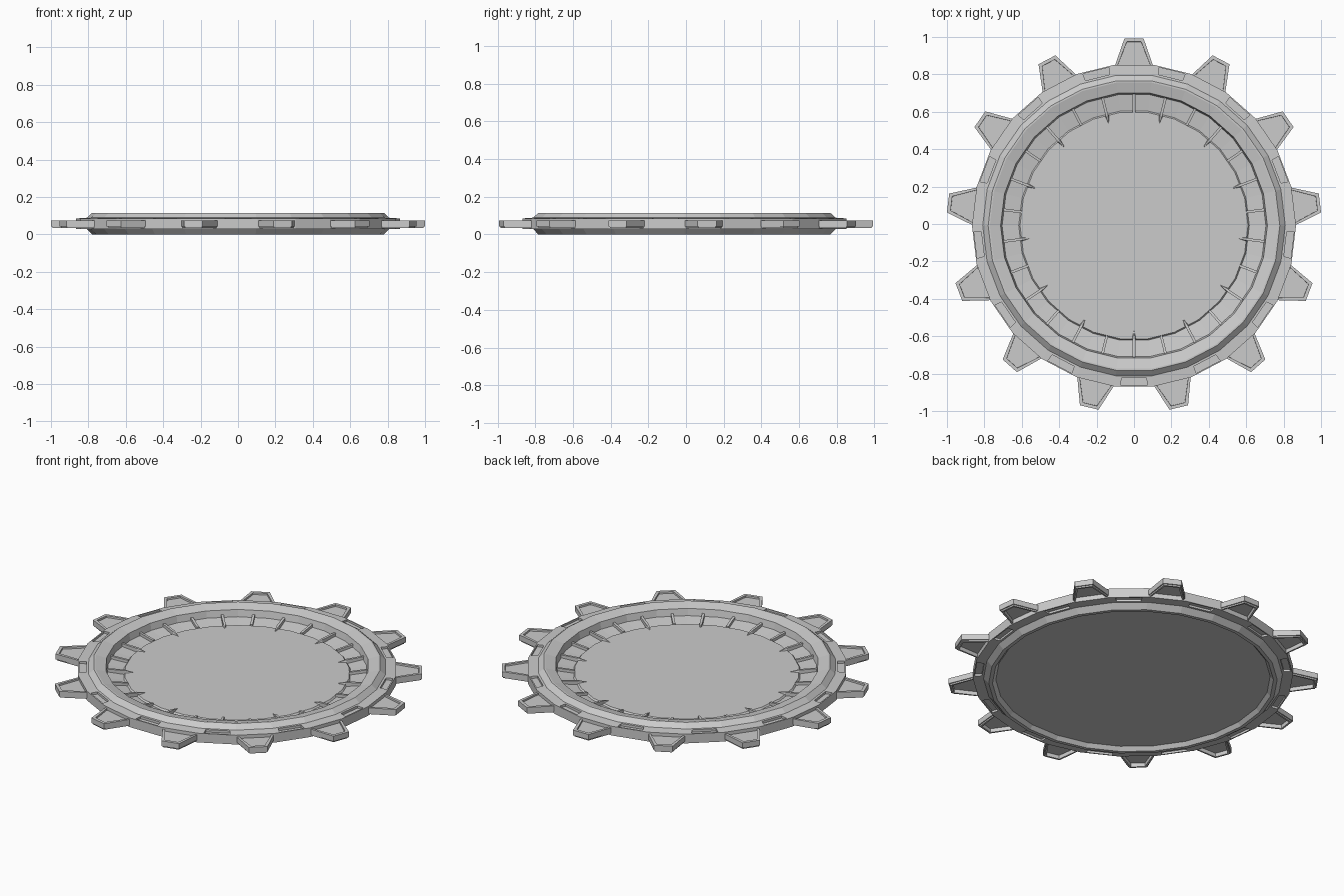
import bpy, bmesh, math
from mathutils import Matrix, Vector

if "Cube" in bpy.data.objects:
    bpy.data.objects.remove(bpy.data.objects["Cube"])

TEETH = 13
SIDES = 26
STEP = 2 * math.pi / SIDES
SHIFT_Y = -.0087   # centres the odd-toothed outline


def make_object(name, bm):
    bmesh.ops.recalc_face_normals(bm, faces=bm.faces)
    bmesh.ops.translate(bm, verts=bm.verts, vec=(0, SHIFT_Y, 0))
    mesh = bpy.data.meshes.new(name)
    bm.to_mesh(mesh)
    bm.free()
    ob = bpy.data.objects.new(name, mesh)
    bpy.context.collection.objects.link(ob)
    return ob


def spin(angle):
    # rotate a part drawn along +y around the axis
    return Matrix.Rotation(angle, 4, 'Z')


def lathe(name, profile):
    # profile of (flat-to-centre radius, z), capped by flat discs at both ends
    bm = bmesh.new()
    rings = []
    for r, z in profile:
        rr = r / math.cos(STEP / 2)
        angles = [math.pi / 2 + (i + .5) * STEP for i in range(SIDES)]
        rings.append([bm.verts.new((rr * math.cos(a), rr * math.sin(a), z)) for a in angles])
    for a, b in zip(rings, rings[1:]):
        for i in range(SIDES):
            j = (i + 1) % SIDES
            bm.faces.new((a[i], a[j], b[j], b[i]))
    bm.faces.new(rings[0])
    bm.faces.new(rings[-1])
    return make_object(name, bm)


def prism(bm, pts, lo, hi, place, matrix):
    # extrude a 2D outline between two offsets; place maps (u, v, w) to xyz
    a = [bm.verts.new(matrix @ place(u, v, lo)) for u, v in pts]
    b = [bm.verts.new(matrix @ place(u, v, hi)) for u, v in pts]
    n = len(pts)
    faces = [bm.faces.new(a[::-1]), bm.faces.new(b)]
    for i in range(n):
        j = (i + 1) % n
        faces.append(bm.faces.new((a[i], a[j], b[j], b[i])))
    return faces


flat = lambda u, v, w: Vector((u, v, w))
upright = lambda u, v, w: Vector((w, u, v))

# dished body: underside, rim, flange, ridge, gutter and raised disc
body = lathe("ring_body", [
    (.737, .022), (.755, 0), (.775, 0), (.803, .03), (.86, .03), (.86, .085),
    (.803, .089), (.774, .115), (.765, .115), (.708, .10), (.70, .06),
    (.612, .046), (.605, .055)])

# shallow pockets in the flange, above and below, between the teeth
bm = bmesh.new()
for k in range(TEETH):
    m = spin((2 * k + 1) * STEP)
    for lo, hi in ((.074, .12), (-.01, .042)):
        prism(bm, [(-.072, .853), (-.066, .815), (.066, .815), (.072, .853)], lo, hi, flat, m)
cutter = make_object("pocket_cutter", bm)
cutter.hide_render = True
cutter.hide_viewport = True
mod = body.modifiers.new("pockets", 'BOOLEAN')
mod.operation = 'DIFFERENCE'
mod.solver = 'EXACT'
mod.object = cutter

# teeth: tapered frames hollowed from both faces, with steep pocket walls
bm = bmesh.new()
for k in range(TEETH):
    faces = prism(bm, [(-.108, .838), (.108, .838), (.051, 1.0014), (-.051, 1.0014)],
                  .043, .075, flat, spin(2 * k * STEP))
    bm.normal_update()
    bottom, top = faces[0], faces[1]
    for t, d in ((.022, 0), (.001, -.01)):
        bmesh.ops.inset_individual(bm, faces=[top], thickness=t, depth=d)
    for t, d in ((.008, 0), (.001, .008), (.013, 0), (.001, -.022)):
        bmesh.ops.inset_individual(bm, faces=[bottom], thickness=t, depth=d)
make_object("teeth", bm)

# ribs across the gutter, every other one running to a point on the disc
bm = bmesh.new()
for k in range(SIDES):
    spiked = k % 2
    pts = [(.712, .045), (.712, .078), (.606, .062), (.606, .045)]
    if spiked:
        pts[2:] = [(.606, .068), (.606, .045)]
    m = spin(k * STEP)
    prism(bm, pts, -.007, .007, upright, m)
    if spiked:
        base = [bm.verts.new(m @ Vector(p)) for p in
                ((-.012, .606, .05), (.012, .606, .05), (.006, .606, .068), (-.006, .606, .068))]
        tip = bm.verts.new(m @ Vector((0, .555, .054)))
        bm.faces.new(base)
        for i in range(4):
            bm.faces.new((base[i], tip, base[(i + 1) % 4]))
make_object("gutter_ribs", bm)
